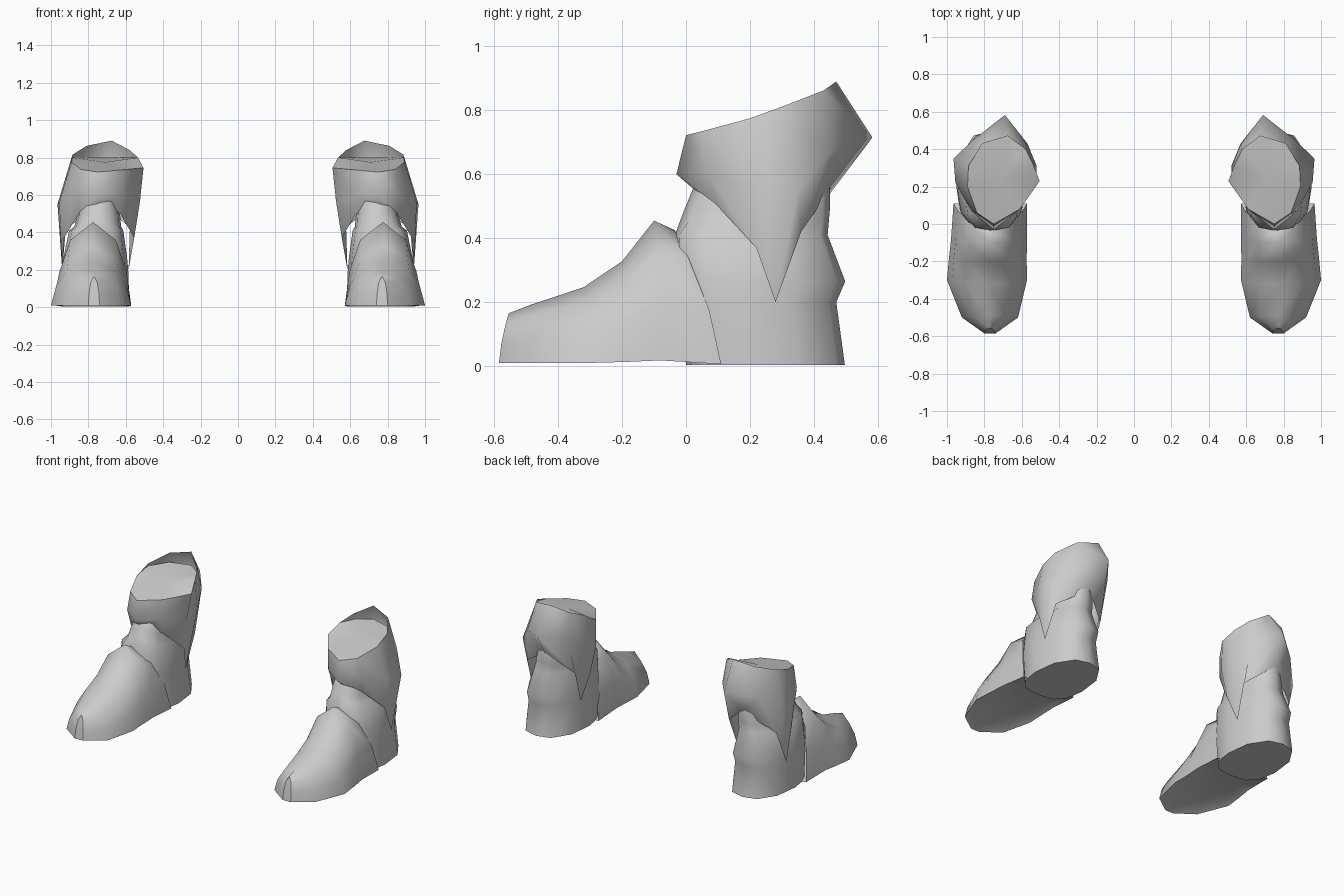
import bpy, bmesh, math

if "Cube" in bpy.data.objects:
    bpy.data.objects.remove(bpy.data.objects["Cube"])

grey = bpy.data.materials.new("plain grey")
grey.diffuse_color = (0.6, 0.6, 0.6, 1)
grey.use_nodes = True
grey.node_tree.nodes["Principled BSDF"].inputs["Base Color"].default_value = grey.diffuse_color


def loft(name, rings, closed=True, caps=(), angle=70):
    """Skin a list of point rings; caps are (ring index, centre point) fans. Mirrored to both feet."""
    bm = bmesh.new()
    rows = [[bm.verts.new(p) for p in ring] for ring in rings]
    n = len(rows[0])
    for a, b in zip(rows, rows[1:]):
        for i in range(n if closed else n - 1):
            j = (i + 1) % n
            bm.faces.new((a[i], a[j], b[j], b[i]))
    for index, centre in caps:
        c = bm.verts.new(centre)
        for i in range(n):
            bm.faces.new((rows[index][i], rows[index][(i + 1) % n], c))
    bmesh.ops.remove_doubles(bm, verts=bm.verts, dist=0.0005)
    bmesh.ops.recalc_face_normals(bm, faces=bm.faces)
    me = bpy.data.meshes.new(name)
    bm.to_mesh(me)
    bm.free()
    me.materials.append(grey)
    ob = bpy.data.objects.new(name, me)
    bpy.context.collection.objects.link(ob)
    bpy.context.view_layer.objects.active = ob
    ob.select_set(True)
    bpy.ops.object.shade_smooth_by_angle(angle=math.radians(angle))
    ob.select_set(False)
    ob.modifiers.new("both feet", 'MIRROR').use_mirror_merge = False
    return ob


# Shoe shell: arched sections from toe to instep
arch = [(-1, 0), (-.88, .4), (-.6, .78), (0, 1), (.6, .78), (.88, .4), (1, 0)]
# bottom y, top y, centre x, half width, base z, ridge z
stations = [(-.585, -.555, .77, .03, .01, .165),
            (-.5, -.49, .77, .15, .01, .19),
            (-.3, -.32, .786, .214, .01, .247),
            (-.19, -.2, .782, .208, .013, .328),
            (-.08, -.1, .775, .203, .018, .455),
            (.11, -.035, .768, .197, .006, .425)]
rings = []
for yb, yt, cx, hw, zb, zt in stations:
    rings.append([(cx + hw * k, yb + (yt - yb) * h ** 1.5, zb + (zt - zb) * h) for k, h in arch])
# Toe face closes the first section
loft("shoe_shell", rings, closed=False)
loft("toe_front", [[rings[0][i] for i in (0, 1, 2, 3)],
                   [rings[0][i] for i in (6, 5, 4, 3)]], closed=False)

# Sole: slightly vaulted plate inside the shoe edge
edge = [r[0] for r in rings] + [r[-1] for r in reversed(rings)]
loft("sole", [edge, [(.775 + (x - .775) * .8, -.2 + (y + .2) * .85, .03) for x, y, z in edge]],
     caps=[(1, (.775, -.2, .035))])

# Ankle and heel: stacked rounded rings (z, front y, back y, half width, centre x)
levels = [(.003, .0, .497, .185, .765), (.2, -.02, .47, .178, .765), (.265, -.03, .498, .17, .763),
          (.41, -.035, .443, .145, .758), (.49, -.005, .45, .125, .75),
          (.55, .02, .45, .115, .745), (.66, .08, .43, .1, .74)]
outline = [(0, 0), (.6, .03), (.9, .16), (1, .4), (.9, .72), (.5, .95),
           (0, 1), (-.5, .95), (-.9, .72), (-1, .4), (-.9, .16), (-.6, .03)]
loft("ankle_and_heel",
     [[(cx + hw * k, yf + (yb - yf) * t, z - (.06 * abs(k) if z > .45 else 0)) for k, t in outline]
      for z, yf, yb, hw, cx in levels],
     caps=[(0, (.765, .25, .004)), (-1, (.74, .25, .64))])

# Shin guard: columns of top, middle and bottom points, going round from the front
columns = [
    ((.75, .0, .722), (.75, -.03, .60), (.75, .04, .54)),
    ((.84, .06, .737), (.87, .07, .6), (.85, .1, .5)),
    ((.89, .2, .775), (.955, .22, .56), (.93, .22, .37)),
    ((.885, .31, .815), (.965, .35, .55), (.94, .28, .2)),
    ((.81, .43, .862), (.86, .45, .67), (.92, .36, .42)),
    ((.675, .47, .89), (.69, .583, .715), (.73, .45, .55)),
    ((.58, .4, .84), (.57, .43, .69), (.57, .36, .42)),
    ((.535, .31, .8), (.52, .31, .6), (.585, .28, .2)),
    ((.505, .23, .745), (.525, .2, .56), (.555, .22, .37)),
    ((.61, .08, .735), (.62, .07, .6), (.63, .1, .5))]
guard = [list(r) for r in zip(*columns)]
loft("shin_guard", guard, angle=100)

# Filled top of the guard, sunk below the raised back rim
top = [(x, y, min(z, .8)) for x, y, z in guard[0]]
loft("guard_top", [top], caps=[(0, (.71, .24, .775))])
